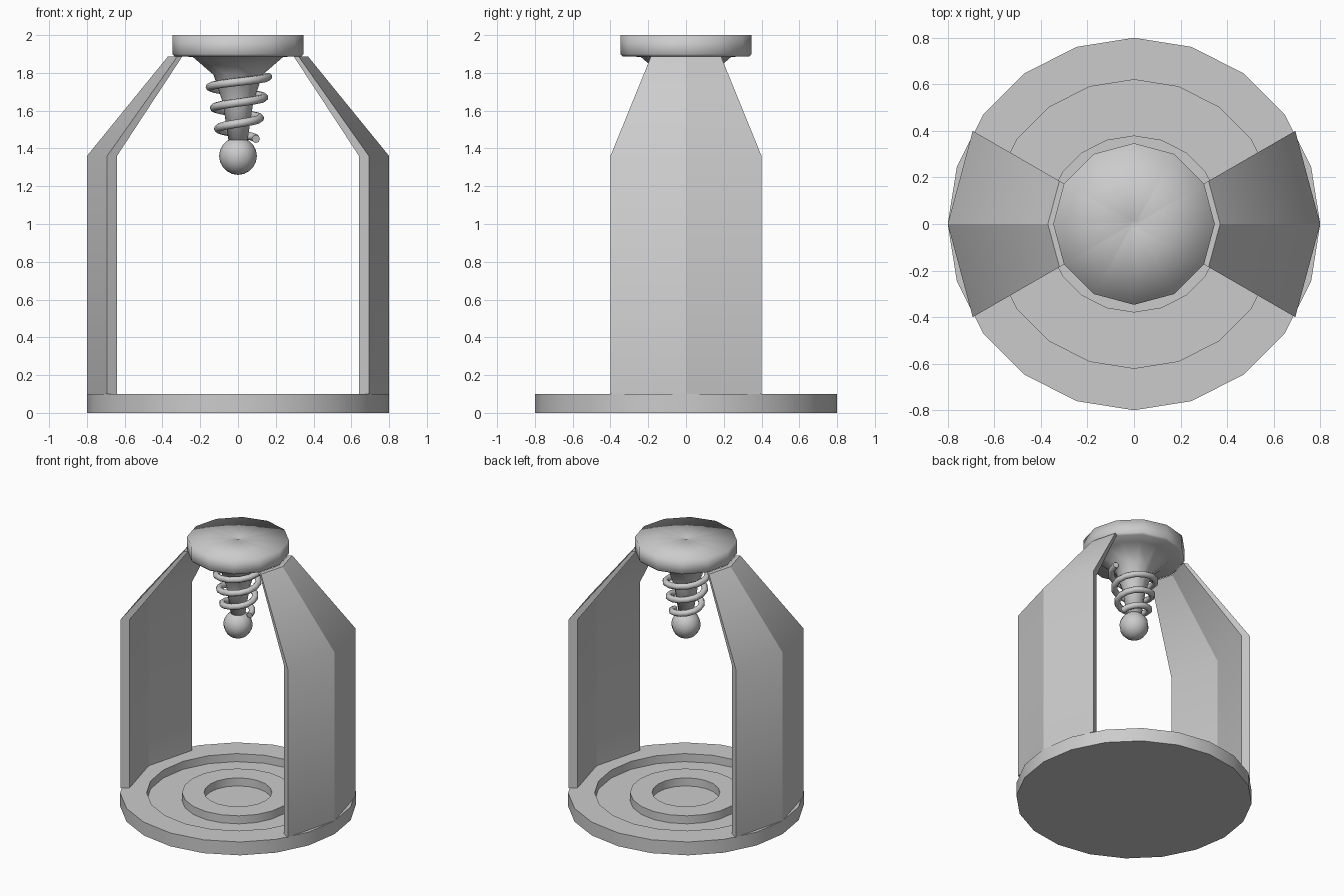
import bpy, bmesh
from math import cos, sin, pi, radians

cube = bpy.data.objects.get("Cube")
if cube:
    bpy.data.objects.remove(cube, do_unlink=True)


def add_object(name, bm):
    bmesh.ops.recalc_face_normals(bm, faces=bm.faces)
    mesh = bpy.data.meshes.new(name)
    bm.to_mesh(mesh)
    bm.free()
    obj = bpy.data.objects.new(name, mesh)
    bpy.context.collection.objects.link(obj)
    return obj


def shade(obj, angle=None):
    bpy.ops.object.select_all(action='DESELECT')
    obj.select_set(True)
    bpy.context.view_layer.objects.active = obj
    if angle is None:
        bpy.ops.object.shade_smooth()
    else:
        bpy.ops.object.shade_smooth_by_angle(angle=radians(angle))


def lathe(name, profile, sides):
    """Turn a (radius, height) profile around the z axis."""
    bm = bmesh.new()
    verts = [bm.verts.new((r, 0, z)) for r, z in profile]
    edges = [bm.edges.new(pair) for pair in zip(verts, verts[1:])]
    bmesh.ops.spin(bm, geom=verts + edges, cent=(0, 0, 0), axis=(0, 0, 1),
                   angle=2 * pi, steps=sides)
    bmesh.ops.remove_doubles(bm, verts=bm.verts, dist=0.0005)
    return add_object(name, bm)


# Round base with a stepped recess and a raised inner ring
TOP, FLOOR = 0.1, 0.04
base = lathe("base", [(0, 0), (0.8, 0), (0.8, TOP), (0.62, TOP), (0.62, FLOOR),
                      (0.38, FLOOR), (0.38, TOP), (0.23, TOP), (0.23, FLOOR),
                      (0, FLOOR)], 20)
shade(base, 30)

# Cap flowing into the tapered stem, softly shaded all over
cap = lathe("cap_and_stem", [(0, 1.99), (0.018, 2), (0.347, 2), (0.347, 1.9),
                             (0.335, 1.887), (0.24, 1.885), (0.13, 1.79),
                             (0.08, 1.64), (0.05, 1.44), (0, 1.44)], 12)
shade(cap)

# Ball at the end of the stem
bm = bmesh.new()
bmesh.ops.create_uvsphere(bm, u_segments=12, v_segments=10, radius=0.1)
bmesh.ops.translate(bm, verts=bm.verts, vec=(0, 0, 1.36))
shade(add_object("stem_ball", bm))


# Side panels: bent arc plates that lean in under the cap
BEND = 1.36
LEVELS = [(0.8, 0.74, TOP), (0.8, 0.74, BEND), (0.37, 0.34, 1.888)]


def side_panel(name, side):
    bm = bmesh.new()
    loops = []
    for outer, inner, z in LEVELS:
        ring = [(outer, a) for a in (-30, 0, 30)] + [(inner, a) for a in (30, 0, -30)]
        loops.append([bm.verts.new((side * r * cos(radians(a)), r * sin(radians(a)), z))
                      for r, a in ring])
    for low, high in zip(loops, loops[1:]):
        for i in range(len(low)):
            j = (i + 1) % len(low)
            bm.faces.new((low[i], low[j], high[j], high[i]))
    bm.faces.new(loops[0])
    bm.faces.new(loops[-1])
    # Only the bend stays soft
    for face in bm.faces:
        face.smooth = True
    for edge in bm.edges:
        edge.smooth = all(abs(v.co.z - BEND) < 0.001 for v in edge.verts)
    return add_object(name, bm)


side_panel("left_panel", 1)
side_panel("right_panel", -1)

# Spring widening upwards around the stem
TURNS, STEPS = 3, 14
curve = bpy.data.curves.new("spring", 'CURVE')
curve.dimensions = '3D'
curve.bevel_depth = 0.022
curve.bevel_resolution = 2
curve.use_fill_caps = True
spline = curve.splines.new('POLY')
count = TURNS * STEPS
spline.points.add(count)
for i, point in enumerate(spline.points):
    t, a = i / count, 2 * pi * i / STEPS
    r = 0.095 + 0.065 * t
    point.co = (r * cos(a), r * sin(a), 1.45 + 0.33 * t, 1)
spline.use_smooth = True
bpy.context.collection.objects.link(bpy.data.objects.new("spring", curve))
